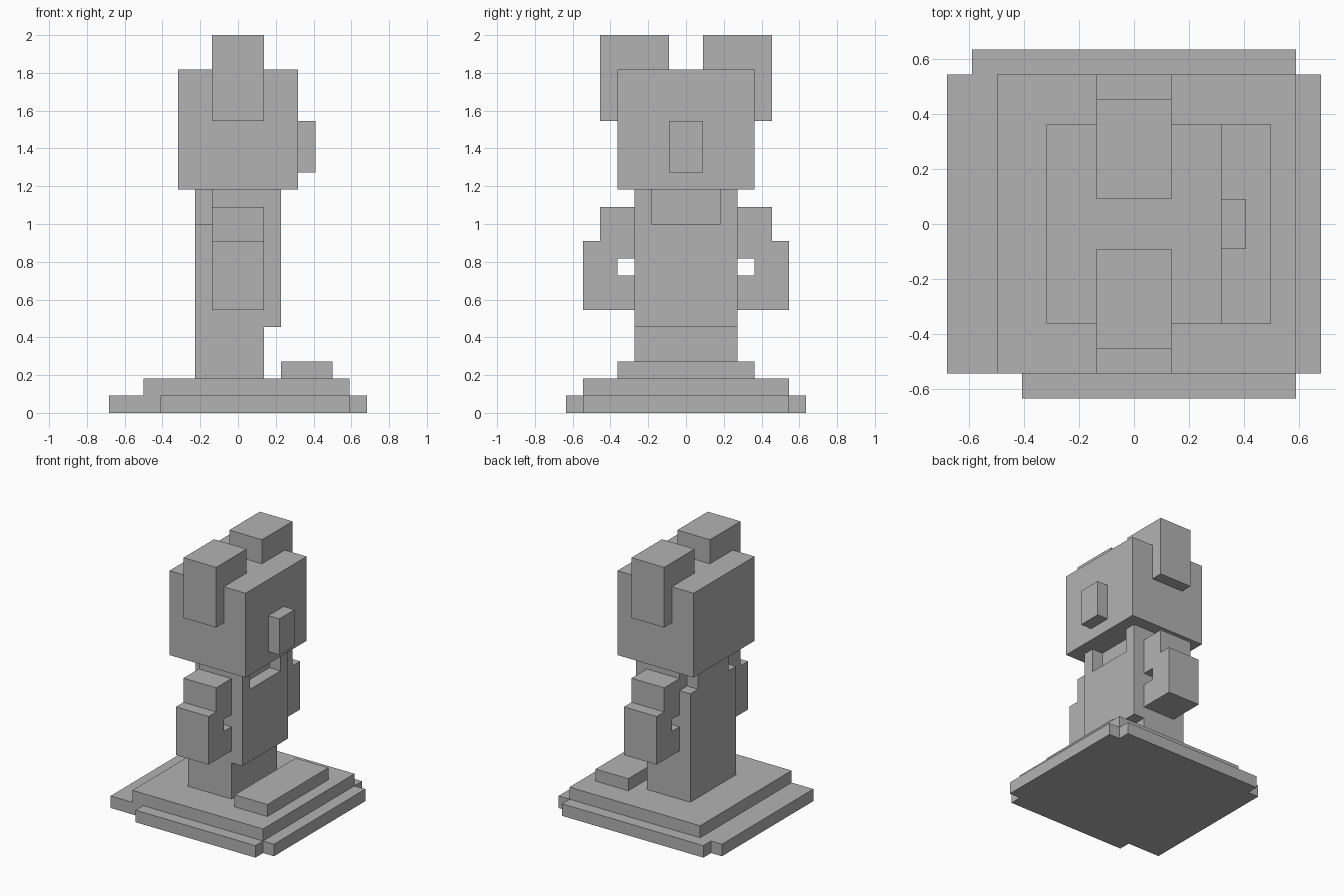
import bpy
import bmesh

cube = bpy.data.objects.get("Cube")
if cube:
    bpy.data.objects.remove(cube, do_unlink=True)

U = 1 / 11  # one block

stone = bpy.data.materials.new("grey_stone")
stone.use_nodes = True
GREY = (0.45, 0.45, 0.45, 1)
stone.diffuse_color = GREY
stone.node_tree.nodes["Principled BSDF"].inputs["Base Color"].default_value = GREY


def prism(name, outline, axis, lo, hi):
    """Extrude an outline, in blocks, along an axis from lo to hi."""
    def place(a, b, c):
        point = [a, b]
        point.insert("xyz".index(axis), c)
        return [v * U for v in point]

    bm = bmesh.new()
    face = bm.faces.new([bm.verts.new(place(a, b, lo)) for a, b in outline])
    ring = bmesh.ops.extrude_face_region(bm, geom=[face])["geom"]
    moved = [g for g in ring if isinstance(g, bmesh.types.BMVert)]
    bmesh.ops.translate(bm, verts=moved, vec=place(0, 0, hi - lo))
    bmesh.ops.recalc_face_normals(bm, faces=bm.faces)
    mesh = bpy.data.meshes.new(name)
    bm.to_mesh(mesh)
    bm.free()
    mesh.materials.append(stone)
    obj = bpy.data.objects.new(name, mesh)
    bpy.context.collection.objects.link(obj)
    return obj


def rect(a0, a1, b0, b1):
    return [(a0, b0), (a1, b0), (a1, b1), (a0, b1)]


# Stepped plinth
prism("plinth_base", [(-7.5, -6), (-4.5, -6), (-4.5, -7), (6.5, -7), (6.5, -6), (7.5, -6),
                      (7.5, 6), (6.5, 6), (6.5, 7), (-6.5, 7), (-6.5, 6), (-7.5, 6)],
      "z", 0, 1)
prism("plinth_step", rect(-5.5, 6.5, -6, 6), "z", 1, 2)
prism("offering_slab", rect(2.5, 5.5, -4, 4), "z", 2, 3)

# Body with an undercut, and a notched collar below the head
prism("body", [(-2.5, 2), (1.5, 2), (1.5, 5), (2.5, 5), (2.5, 11), (-2.5, 11)], "y", -3, 3)
prism("collar", [(-1.5, -3), (2.5, -3), (2.5, -2), (1.5, -2), (1.5, 2), (2.5, 2),
                 (2.5, 3), (-1.5, 3), (-1.5, 2), (-2.5, 2), (-2.5, -2), (-1.5, -2)],
      "z", 11, 13)

# Head and nose
prism("head", rect(-3.5, 3.5, -4, 4), "z", 13, 20)
prism("nose", rect(-1, 1, 14, 17), "x", 3.5, 4.5)

# Paired arms and ears
ARM = [(3, 6), (6, 6), (6, 10), (5, 10), (5, 12), (3, 12), (3, 9), (4, 9), (4, 8), (3, 8)]
EAR = [(1, 20), (4, 20), (4, 17), (5, 17), (5, 22), (1, 22)]
for label, side in (("front", -1), ("back", 1)):
    for part, outline in (("arm", ARM), ("ear", EAR)):
        prism(label + "_" + part, [(side * y, z) for y, z in outline], "x", -1.5, 1.5)
